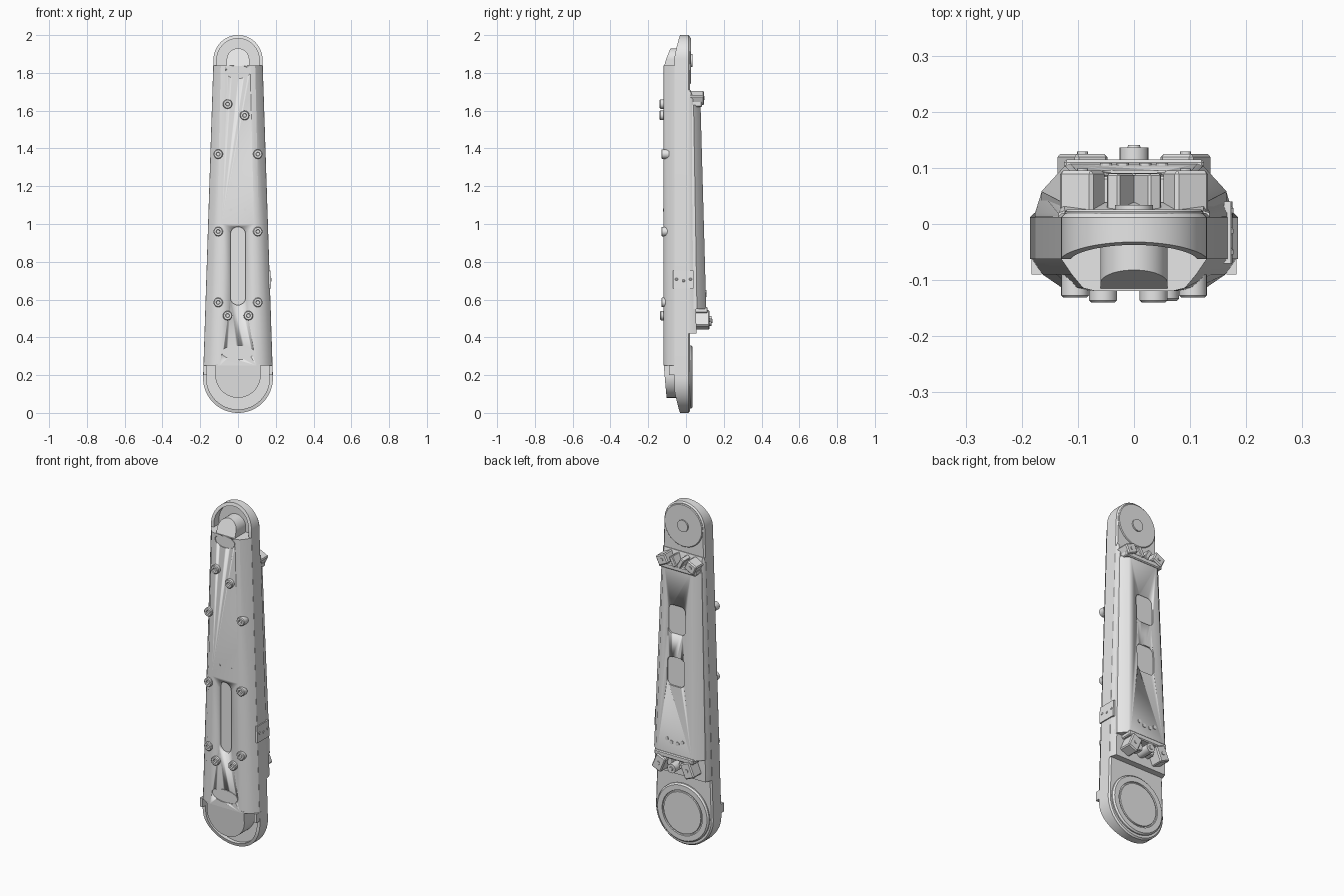
import bpy, bmesh, math
from mathutils import Matrix

if "Cube" in bpy.data.objects:
    bpy.data.objects.remove(bpy.data.objects["Cube"])

GREY = bpy.data.materials.new("light_grey")
GREY.use_nodes = True
GREY.diffuse_color = (0.8, 0.8, 0.8, 1)
GREY.node_tree.nodes["Principled BSDF"].inputs["Base Color"].default_value = (0.8, 0.8, 0.8, 1)

LOW, HIGH = 0.185, 1.87            # centre heights of the two round ends
R_LOW, R_HIGH = 0.185, 0.13


def half_width(z):
    return R_LOW + (R_HIGH - R_LOW) * (z - LOW) / (HIGH - LOW)


def mix(a, b, t):
    return a + (b - a) * t


def finish(name, bm, angle=30):
    bmesh.ops.recalc_face_normals(bm, faces=bm.faces)
    mesh = bpy.data.meshes.new(name)
    bm.to_mesh(mesh)
    bm.free()
    mesh.materials.append(GREY)
    ob = bpy.data.objects.new(name, mesh)
    bpy.context.collection.objects.link(ob)
    bpy.ops.object.select_all(action='DESELECT')
    ob.select_set(True)
    bpy.context.view_layer.objects.active = ob
    bpy.ops.object.shade_smooth_by_angle(angle=math.radians(angle))
    return ob


def loft(name, loops):
    """Skin matching closed loops and cap both ends."""
    bm = bmesh.new()
    rings = [[bm.verts.new(p) for p in loop] for loop in loops]
    n = len(rings[0])
    for a, b in zip(rings, rings[1:]):
        for i in range(n):
            j = (i + 1) % n
            bm.faces.new((a[i], a[j], b[j], b[i]))
    bm.faces.new(rings[0])
    bm.faces.new(rings[-1])
    return finish(name, bm)


def lathe(name, x, z, profile, steps=32, sx=1.0, sz=1.0):
    """Round part about a front-to-back axis, from (radius, y) pairs."""
    ring = [math.tau * i / steps for i in range(steps)]
    return loft(name, [[(x + r * sx * math.cos(a), y, z + r * sz * math.sin(a))
                        for a in ring] for r, y in profile])


def box(name, centre, size, turn=0.0, bevel=0.0):
    bm = bmesh.new()
    bmesh.ops.create_cube(bm, size=1, matrix=Matrix.Translation(centre)
                          @ Matrix.Rotation(turn, 4, 'Y') @ Matrix.Diagonal((*size, 1)))
    if bevel:
        bmesh.ops.bevel(bm, geom=bm.edges[:], offset=bevel, segments=1, affect='EDGES')
    return finish(name, bm)


def arc(zc, r, start, steps=32):
    return [(r * math.cos(start + math.pi * i / steps),
             zc + r * math.sin(start + math.pi * i / steps)) for i in range(steps + 1)]


def outline(inset):
    return arc(LOW, R_LOW - inset, math.pi) + arc(HIGH, R_HIGH - inset, 0)


def extrude(name, points, y0, y1):
    return loft(name, [[(x, y0, z) for x, z in points],
                       [(x, y1(z) if callable(y1) else y1, z) for x, z in points]])


def cut(target, cutter):
    mod = target.modifiers.new("cut", 'BOOLEAN')
    mod.object = cutter
    mod.solver = 'EXACT'
    bpy.context.view_layer.objects.active = target
    bpy.ops.object.modifier_apply(modifier=mod.name)
    bpy.data.objects.remove(cutter)


def rounded(x, z, w, h, r, steps=6):
    pts = []
    for k, (sx, sz) in enumerate(((1, 1), (-1, 1), (-1, -1), (1, -1))):
        for i in range(steps + 1):
            a = math.pi / 2 * (k + i / steps)
            pts.append((x + sx * (w - r) + r * math.cos(a), z + sz * (h - r) + r * math.sin(a)))
    return pts


# Tapered tray with round ends and a rim that falls back toward each tip
def rim_y(z):
    tip = max(0, (0.13 - z) / 0.13, (z - 1.87) / 0.13)
    return -0.062 + 0.03 * tip ** 1.3


def flat(inset, y):
    return [(x, y, z) for x, z in outline(inset)]


def rim(inset):
    return [(x, rim_y(z), z) for x, z in outline(inset)]


loft("main_tray", [flat(0.008, 0.02), flat(0, 0.012), rim(0), rim(0.018), flat(0.018, -0.015)])

# Front cover with sloping sides
sections = []
for z in (0.25, 1.0, 1.84):
    t = (z - 0.25) / 1.59
    w = half_width(z)
    half = [(w - 0.001, -0.01), (w - 0.001, -0.062), (w - 0.02, -0.09),
            (w - mix(0.055, 0.04, t), -0.114), (w - mix(0.085, 0.06, t), -0.119)]
    sections.append([(x, y, z) for x, y in half] + [(-x, y, z) for x, y in reversed(half)])
cover = loft("front_cover", sections)
cut(cover, extrude("slot_cutter", rounded(0, 0.778, 0.04, 0.207, 0.0399), -0.2, -0.1))
for z, rx, rz in ((1.805, 0.065, 0.035), (0.32, 0.086, 0.038)):
    cut(cover, lathe("oval_cutter", 0, z, [(1, -0.2), (1, -0.114)], 48, rx, rz))
    lathe("oval_inlay", 0, z, [(0.93, -0.1), (0.93, -0.118)], 48, rx, rz)

# Tongues inside the open ends
extrude("upper_tongue", arc(HIGH, 0.06, 0) + [(-0.06, 1.83), (0.06, 1.83)],
        -0.01, lambda z: -0.118 + 0.4 * max(0, z - 1.84))
extrude("lower_tongue", arc(0.2, 0.12, math.pi) + [(0.12, 0.26), (-0.12, 0.26)],
        -0.01, lambda z: -0.118 + 0.09 * max(0, 0.25 - z))
for s in (-1, 1):
    box("cover_corner", (s * 0.174, -0.065, 0.226), (0.018, 0.05, 0.052))

# Front bolts with sockets
bolts = [(-0.055, 1.635, -0.14), (0.035, 1.575, -0.14), (-0.055, 0.515, -0.137), (0.055, 0.515, -0.137)]
bolts += [(s * 0.105, z, -0.131) for s in (-1, 1) for z in (1.37, 0.96, 0.585)]
for x, z, y in bolts:
    lathe("front_bolt", x, z, [(0.025, -0.09), (0.025, y + 0.004), (0.021, y),
                               (0.011, y), (0.009, y + 0.008)], 20)
for s in (-1, 1):
    lathe("front_pin", s * 0.038, 1.075, [(0.008, -0.11), (0.008, -0.121)], 12)

# Back shell and its tapering raised panel
sections = []
for z in (0.42, 0.46, 1.66, 1.71):
    w = half_width(z)
    y = 0.024 if z > 1.7 else mix(0.055, 0.038, (z - 0.42) / 1.24)
    half = [(w - 0.001, 0), (w - 0.001, 0.02), (w - 0.012, y)]
    sections.append([(x, yy, z) for x, yy in half] + [(-x, yy, z) for x, yy in reversed(half)])
loft("back_shell", sections)
sections = []
for z in (0.55, 1.63):
    t = (z - 0.55) / 1.08
    w = half_width(z)
    half = [(w - 0.008, 0.02), (w - 0.008, mix(0.058, 0.04, t)),
            (w - mix(0.05, 0.042, t), mix(0.104, 0.074, t)),
            (w - mix(0.06, 0.052, t), mix(0.107, 0.077, t))]
    sections.append([(x, y, z) for x, y in half] + [(-x, y, z) for x, y in reversed(half)])
panel = loft("back_panel", sections)


def panel_y(z):
    return mix(0.107, 0.077, (z - 0.55) / 1.08)


for zc in (1.335, 1.035):
    pts = rounded(0, zc, 0.056, 0.083, 0.03)
    cut(panel, loft("window_cutter", [[(x, panel_y(z) - 0.008, z) for x, z in pts],
                                      [(x, 0.2, z) for x, z in pts]]))
for x, z in ((-0.05, 0.64), (-0.02, 0.625), (0.02, 0.625), (0.05, 0.64)):
    lathe("panel_screw", x, z, [(0.011, 0.09), (0.011, panel_y(z) + 0.004)], 12)

# Upper and lower hinge brackets on the back
box("upper_bracket_bar", (0, 0.055, 1.635), (0.24, 0.06, 0.03), bevel=0.005)
box("lower_bracket_bar", (0, 0.08, 0.545), (0.25, 0.07, 0.03), bevel=0.005)
for s in (-1, 1):
    box("upper_bracket_block", (s * 0.092, 0.055, 1.667), (0.066, 0.08, 0.058), s * 0.45, 0.006)
    box("upper_bracket_fin", (s * 0.024, 0.055, 1.672), (0.026, 0.07, 0.06), s * 0.5, 0.004)
    box("lower_bracket_block", (s * 0.092, 0.085, 0.492), (0.064, 0.08, 0.09), -s * 0.4, 0.006)
    lathe("upper_block_pin", s * 0.092, 1.667, [(0.01, 0.08), (0.01, 0.099)], 12)
    lathe("lower_block_pin", s * 0.092, 0.492, [(0.01, 0.11), (0.01, 0.129)], 12)
    box("lower_bracket_web", (s * 0.04, 0.07, 0.505), (0.04, 0.05, 0.06), s * 0.3, 0.004)
lathe("lower_bracket_lug", 0, 0.487, [(0.026, 0.04), (0.026, 0.136), (0.012, 0.136), (0.01, 0.141)], 20)

# Round joint covers on the back
lathe("upper_joint_cover", 0, 1.865, [(0.124, 0.0), (0.124, 0.022), (0.12, 0.026),
                                      (0.034, 0.026), (0.034, 0.034), (0.012, 0.034)], 48)
lathe("lower_joint_cover", 0, 0.19, [(0.168, 0.0), (0.168, 0.027), (0.16, 0.035), (0.13, 0.035),
                                     (0.128, 0.029), (0.122, 0.029), (0.12, 0.035)], 48)

# Side plate with three screws
lean = -math.atan((R_LOW - R_HIGH) / (HIGH - LOW))
x = half_width(0.705)
box("side_plate", (x, -0.015, 0.705), (0.012, 0.11, 0.095), lean)
for y, z in ((-0.05, 0.708), (-0.013, 0.7), (0.024, 0.708)):
    box("side_screw", (x + 0.003, y, z), (0.012, 0.014, 0.014), lean, 0.003)
